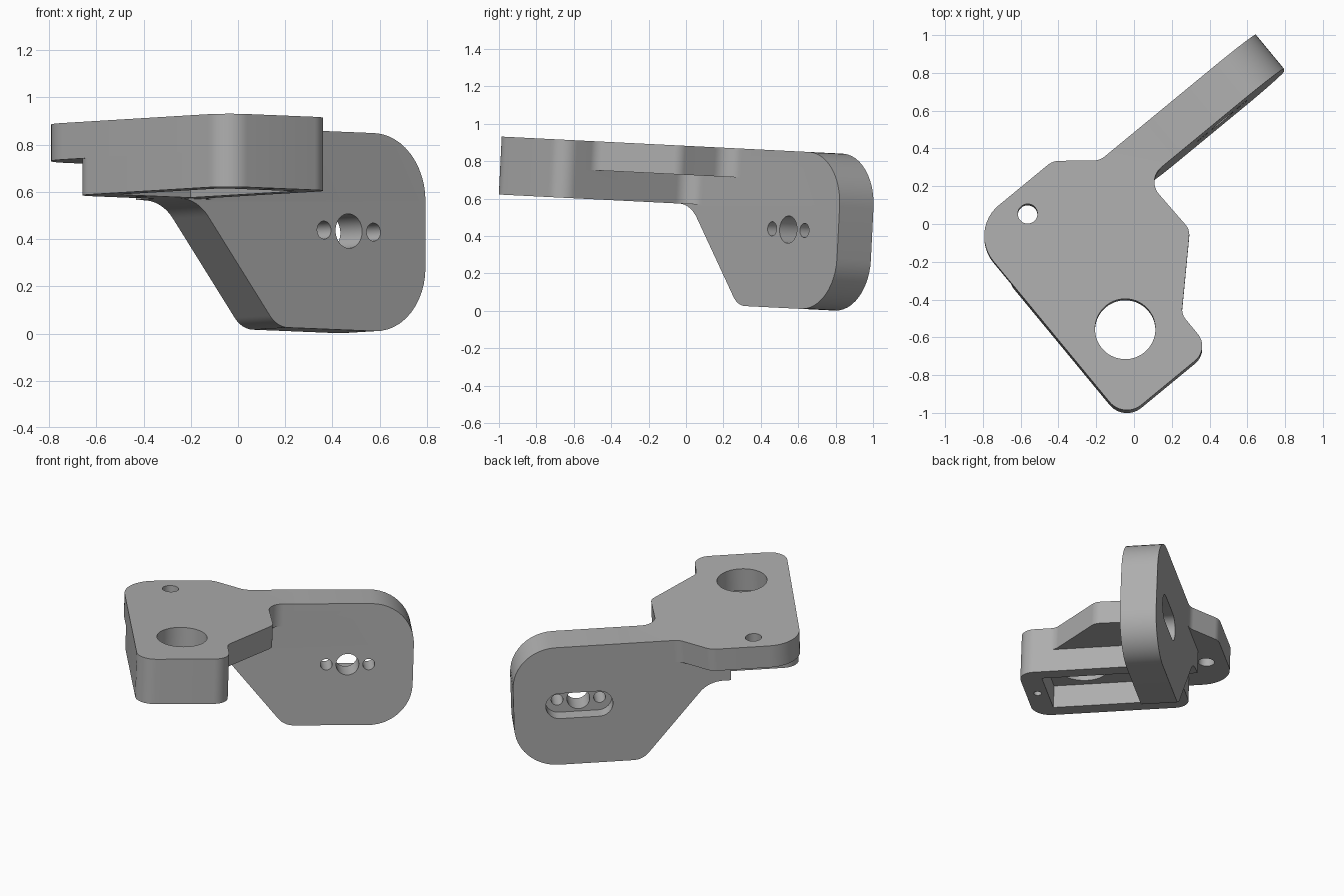
import bpy, bmesh, math
from mathutils import Matrix, Vector

cube = bpy.data.objects.get("Cube")
if cube:
    bpy.data.objects.remove(cube, do_unlink=True)

grey = bpy.data.materials.new("plain grey")
grey.use_nodes = True
colour = (0.42, 0.42, 0.42, 1)
grey.diffuse_color = colour
grey.node_tree.nodes["Principled BSDF"].inputs["Base Color"].default_value = colour

UPRIGHT = Matrix.Rotation(math.radians(90), 4, "X")   # drawing plane becomes u-z
PLACE = (Matrix.Translation((0, 0, 0.882))
         @ Matrix.Rotation(math.radians(-2.86), 4, "X")
         @ Matrix.Rotation(math.radians(39.5), 4, "Z"))


def filleted(corners, steps=12):
    """Round every (x, y, radius) corner of a closed polygon."""
    pts = []
    for i, (x, y, r) in enumerate(corners):
        p = Vector((x, y))
        a = (Vector(corners[i - 1][:2]) - p).normalized()
        b = (Vector(corners[(i + 1) % len(corners)][:2]) - p).normalized()
        if r == 0:
            pts.append(p)
            continue
        half = a.angle(b) / 2
        centre = p + (a + b).normalized() * r / math.sin(half)
        start = p + a * r / math.tan(half) - centre
        end = p + b * r / math.tan(half) - centre
        turn = math.atan2(start.x * end.y - start.y * end.x, start.dot(end))
        for k in range(steps + 1):
            pts.append(centre + Matrix.Rotation(turn * k / steps, 2) @ start)
    return pts


def prism(name, corners, low, high, turn=Matrix()):
    bm = bmesh.new()
    face = bm.faces.new([bm.verts.new((p.x, p.y, low)) for p in filleted(corners)])
    top = bmesh.ops.extrude_face_region(bm, geom=[face])["geom"]
    bmesh.ops.translate(bm, vec=(0, 0, high - low),
                        verts=[v for v in top if isinstance(v, bmesh.types.BMVert)])
    bmesh.ops.remove_doubles(bm, verts=bm.verts, dist=1e-4)
    bmesh.ops.recalc_face_normals(bm, faces=bm.faces)
    bm.transform(turn)
    mesh = bpy.data.meshes.new(name)
    bm.to_mesh(mesh)
    bm.free()
    mesh.materials.append(grey)
    obj = bpy.data.objects.new(name, mesh)
    bpy.context.collection.objects.link(obj)
    return obj


def box(x, y, w, h, r):
    """Rounded rectangle from centre and half sizes; r = w = h gives a circle."""
    return [(x - w, y - h, r), (x + w, y - h, r), (x + w, y + h, r), (x - w, y + h, r)]


def combine(body, other, operation):
    mod = body.modifiers.new(operation.lower(), "BOOLEAN")
    mod.operation, mod.solver, mod.object = operation, "EXACT", other
    bpy.context.view_layer.objects.active = body
    bpy.ops.object.modifier_apply(modifier=mod.name)
    bpy.data.objects.remove(other, do_unlink=True)


# Thin mounting plate with its ears
bracket = prism("angled_bracket", [
    (-0.7, -0.765, 0.12), (-0.11, -0.765, 0.1), (-0.11, -0.53, 0.08),
    (0.209, -0.211, 0.08), (0.2, 0.14, 0.1), (0.4, 0.14, 0), (0.4, 0.375, 0),
    (0.074, 0.375, 0.1), (-0.119, 0.532, 0.1), (-0.7, 0.532, 0.21)], -0.155, 0)

# Deep block under the plate, blending into the upright
block = prism("block", [
    (-0.7, -0.765, 0.12), (-0.11, -0.765, 0.1), (-0.11, 0.14, 0.1),
    (0.05, 0.14, 0), (0.05, 0.25, 0), (-0.7, 0.25, 0.1)], -0.31, -0.05)

# Upright plate with large rounded end and slanted inner edge
upright = prism("upright", [
    (-0.25, 0, 0), (1.145, 0, 0.28), (1.145, -0.84, 0.28),
    (0.33, -0.84, 0.13), (-0.108, -0.31, 0.2), (-0.25, -0.31, 0)],
    -0.375, -0.14, UPRIGHT)

combine(bracket, block, "UNION")
combine(bracket, upright, "UNION")

# Pocket, plate holes and screw holes
cuts = [
    (box(-0.4, -0.275, 0.2, 0.35, 0), -0.5, -0.155, Matrix()),
    (box(-0.39, -0.4, 0.16, 0.16, 0.16), -0.25, 0.1, Matrix()),
    (box(-0.4, 0.4, 0.052, 0.052, 0.052), -0.5, 0.1, Matrix()),
    (box(-0.4, -0.69, 0.025, 0.025, 0.025), -0.5, -0.2, Matrix()),
    (box(-0.4, 0.16, 0.025, 0.025, 0.025), -0.5, -0.2, Matrix()),
    # Slot recess on the back of the upright, then three through holes
    (box(0.724, -0.42, 0.215, 0.09, 0.09), -0.5, -0.285, UPRIGHT),
    (box(0.724, -0.42, 0.073, 0.073, 0.073), -0.6, 0, UPRIGHT),
    (box(0.588, -0.42, 0.038, 0.038, 0.038), -0.6, 0, UPRIGHT),
    (box(0.86, -0.42, 0.038, 0.038, 0.038), -0.6, 0, UPRIGHT),
]
for corners, low, high, turn in cuts:
    combine(bracket, prism("cutter", corners, low, high, turn), "DIFFERENCE")

bracket.data.transform(PLACE)
bpy.ops.object.select_all(action="DESELECT")
bracket.select_set(True)
bpy.context.view_layer.objects.active = bracket
bpy.ops.object.shade_smooth_by_angle(angle=math.radians(30))
